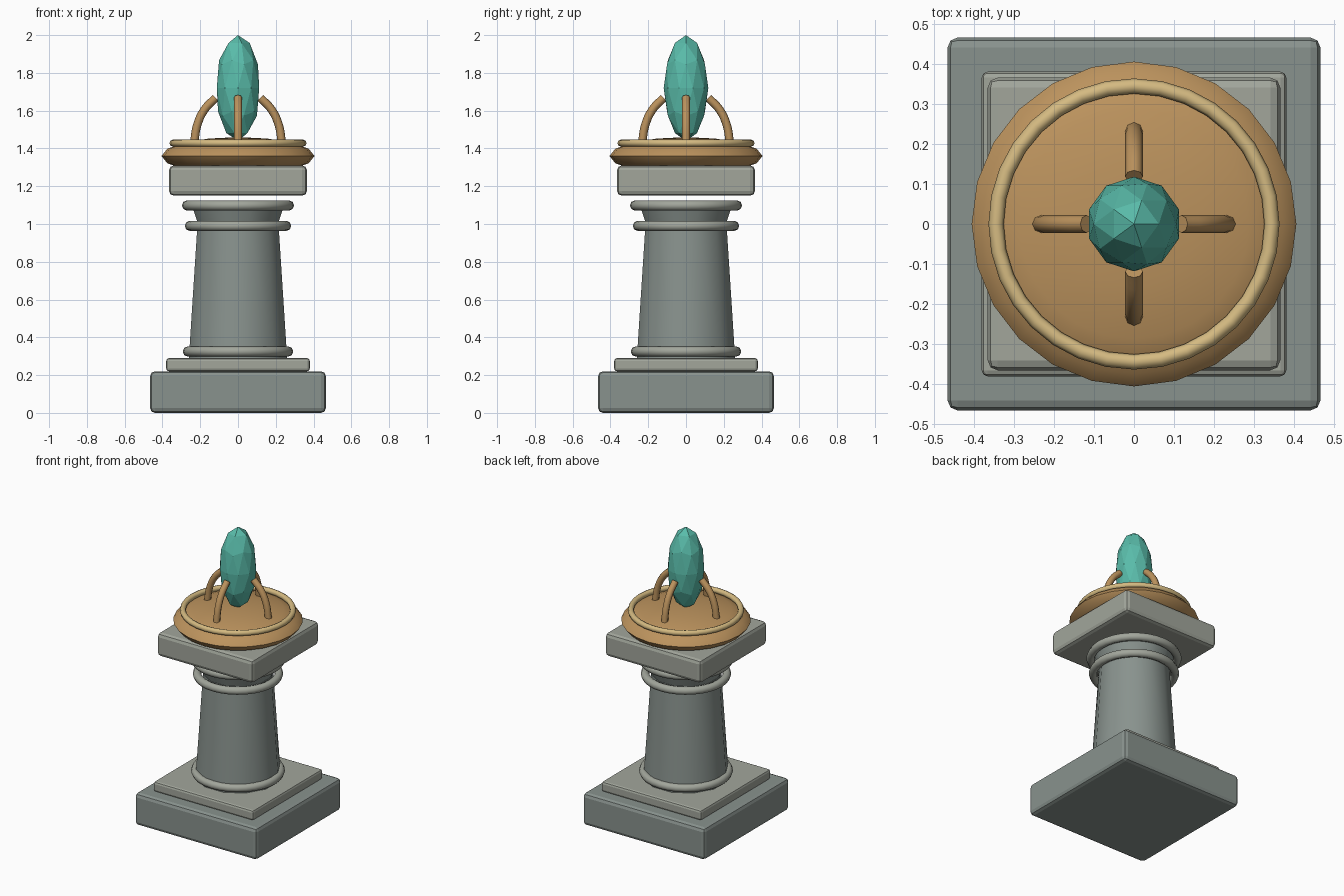
import bpy, math

if "Cube" in bpy.data.objects:
    bpy.data.objects.remove(bpy.data.objects["Cube"])

def material(name, rgb):
    m = bpy.data.materials.new(name)
    m.diffuse_color = (*rgb, 1)
    m.use_nodes = True
    m.node_tree.nodes["Principled BSDF"].inputs["Base Color"].default_value = m.diffuse_color
    return m

STONE = material("stone", (0.25, 0.29, 0.27))
PALE = material("pale_stone", (0.36, 0.38, 0.33))
GOLD = material("bronze", (0.50, 0.29, 0.11))
BRIGHT = material("bright_bronze", (0.66, 0.49, 0.22))
TEAL = material("teal_crystal", (0.10, 0.50, 0.40))

def finish(name, mat, smooth=True, angle=35):
    o = bpy.context.object
    o.name = name
    o.data.materials.append(mat)
    if smooth:
        bpy.ops.object.shade_smooth_by_angle(angle=math.radians(angle))
    return o

def slab(name, half, z0, z1, mat, bevel):
    bpy.ops.mesh.primitive_cube_add(size=1, location=(0, 0, (z0 + z1) / 2))
    o = bpy.context.object
    o.scale = (2 * half, 2 * half, z1 - z0)
    bpy.ops.object.transform_apply(location=False, rotation=False, scale=True)
    b = o.modifiers.new("bevel", 'BEVEL')
    b.width, b.segments = bevel, 2
    return finish(name, mat, smooth=False)

def ring(name, outer, minor, z, mat):
    bpy.ops.mesh.primitive_torus_add(major_radius=outer - minor, minor_radius=minor,
                                     major_segments=32, minor_segments=8, location=(0, 0, z))
    return finish(name, mat, angle=50)

def drum(name, r0, r1, z0, z1, mat):
    bpy.ops.mesh.primitive_cone_add(vertices=12, radius1=r0, radius2=r1, depth=z1 - z0,
                                    location=(0, 0, (z0 + z1) / 2),
                                    rotation=(0, 0, math.radians(15)))
    return finish(name, mat)

# Stepped base
slab("plinth", 0.465, 0, 0.22, STONE, 0.025)
slab("plinth_step", 0.38, 0.22, 0.29, PALE, 0.015)

# Twelve-sided column with rings
drum("shaft", 0.27, 0.222, 0.28, 1.0, STONE)
drum("flared_neck", 0.215, 0.26, 0.99, 1.12, STONE)
ring("base_ring", 0.293, 0.027, 0.325, PALE)
ring("neck_ring", 0.282, 0.027, 0.99, PALE)
ring("upper_ring", 0.297, 0.027, 1.098, PALE)

# Square cap
slab("cap_slab", 0.365, 1.15, 1.31, PALE, 0.025)

# Bronze dish and rim
bpy.ops.mesh.primitive_uv_sphere_add(segments=24, ring_count=8, radius=1, location=(0, 0, 1.36))
bpy.context.object.scale = (0.405, 0.405, 0.10)
bpy.ops.object.transform_apply(location=False, rotation=False, scale=True)
finish("dish", GOLD, angle=60)
ring("dish_rim", 0.363, 0.019, 1.428, BRIGHT)

# Faceted crystal
bpy.ops.mesh.primitive_ico_sphere_add(subdivisions=2, radius=1, location=(0, 0, 1.72))
bpy.context.object.scale = (0.118, 0.118, 0.28)
finish("crystal", TEAL, smooth=False)

# Four curved prongs holding the crystal
path = [(0.232, 1.43), (0.217, 1.52), (0.178, 1.605), (0.118, 1.668)]
for i in range(4):
    a = i * math.pi / 2
    c = bpy.data.curves.new("prong", 'CURVE')
    c.dimensions = '3D'
    c.bevel_depth, c.bevel_resolution = 0.022, 2
    c.resolution_u, c.use_fill_caps = 4, True
    s = c.splines.new('BEZIER')
    s.bezier_points.add(len(path) - 1)
    for p, (r, z) in zip(s.bezier_points, path):
        p.co = (r * math.cos(a), r * math.sin(a), z)
        p.handle_left_type = p.handle_right_type = 'AUTO'
    c.materials.append(GOLD)
    o = bpy.data.objects.new(f"prong_{i + 1}", c)
    bpy.context.collection.objects.link(o)
